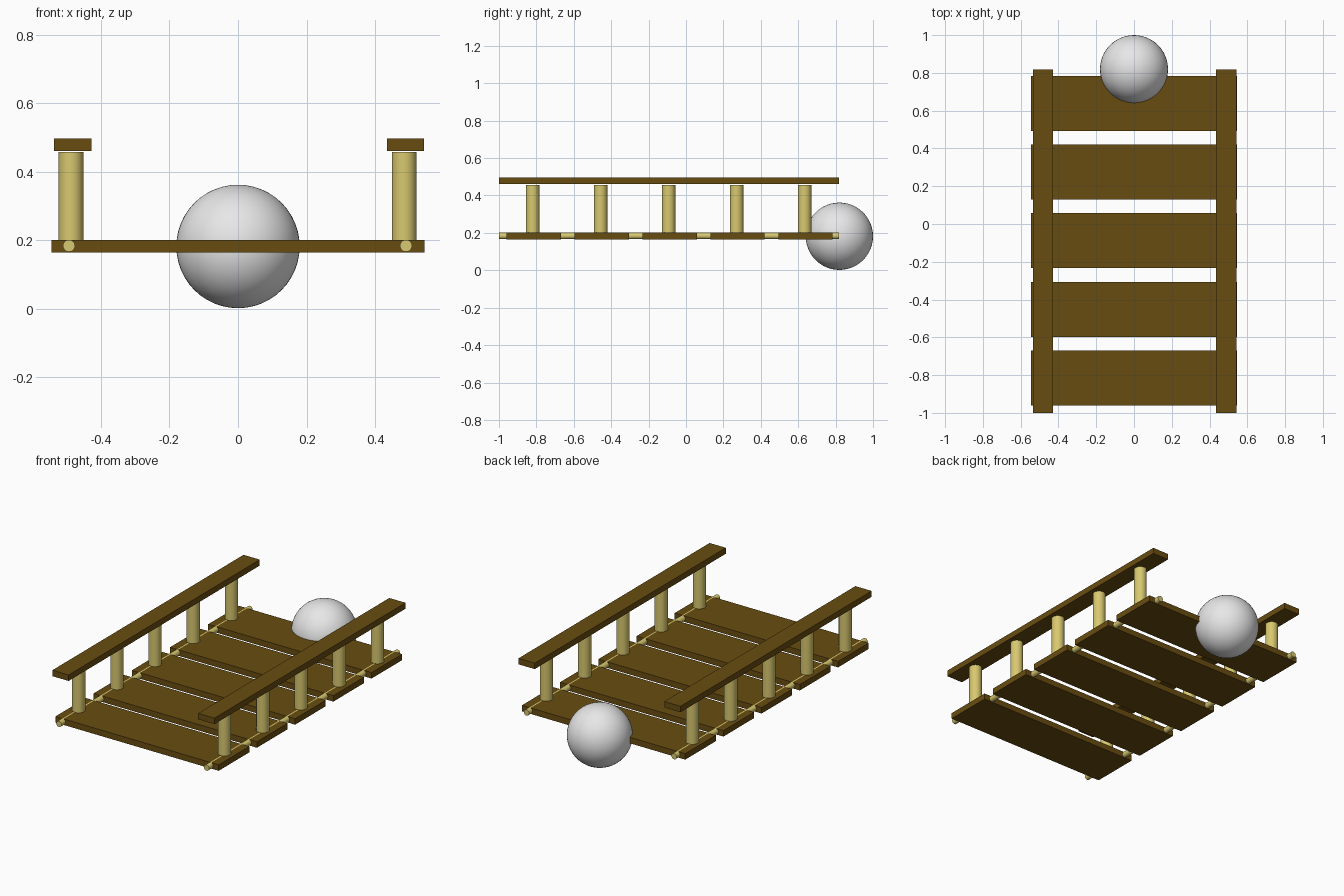
import bpy
import math

cube = bpy.data.objects.get("Cube")
if cube:
    bpy.data.objects.remove(cube, do_unlink=True)


def make_material(name, rgb):
    mat = bpy.data.materials.new(name)
    mat.use_nodes = True
    color = (*rgb, 1.0)
    mat.diffuse_color = color
    bsdf = next(n for n in mat.node_tree.nodes if n.type == 'BSDF_PRINCIPLED')
    bsdf.inputs["Base Color"].default_value = color
    return mat


brown = make_material("brown wood", (0.14, 0.073, 0.005))
straw = make_material("pale straw", (0.69, 0.58, 0.16))
grey = make_material("light grey", (0.8, 0.8, 0.8))


def finish(name, mat):
    obj = bpy.context.object
    obj.name = obj.data.name = name
    obj.data.materials.append(mat)
    return obj


def box(name, center, size, mat):
    bpy.ops.mesh.primitive_cube_add(size=1, location=center)
    obj = finish(name, mat)
    obj.scale = size
    bpy.ops.object.transform_apply(location=False, rotation=False, scale=True)


def cylinder(name, center, radius, length, mat, tilt=0.0):
    bpy.ops.mesh.primitive_cylinder_add(vertices=32, radius=radius, depth=length,
                                        location=center, rotation=(tilt, 0, 0))
    finish(name, mat)
    bpy.ops.object.shade_smooth_by_angle(angle=math.radians(35))


PLANKS = 5
PITCH = 0.3635
FIRST_PLANK = -0.815
SPAN_MID, SPAN = -0.091, 1.818   # extent of rails and ropes along y

# Deck planks with a pair of posts on each
for i in range(PLANKS):
    y = FIRST_PLANK + i * PITCH
    box(f"plank_{i + 1}", (0, y, 0.183), (1.088, 0.291, 0.036), brown)
    for side, x in (("left", 0.485), ("right", -0.487)):
        cylinder(f"{side}_post_{i + 1}", (x, y - 0.005, 0.322), 0.036, 0.27, straw)

# Handrails, and the ropes threaded through the planks
for side, rail_x, rope_x in (("left", 0.489, 0.49), ("right", -0.482, -0.493)):
    box(f"{side}_handrail", (rail_x, SPAN_MID, 0.479), (0.108, SPAN, 0.036), brown)
    cylinder(f"{side}_rope", (rope_x, SPAN_MID, 0.184), 0.0175, SPAN, straw, math.pi / 2)

# Ball at the far end
bpy.ops.mesh.primitive_uv_sphere_add(segments=48, ring_count=24, radius=0.18,
                                     location=(0, 0.82, 0.182))
finish("ball", grey)
bpy.ops.object.shade_smooth()
